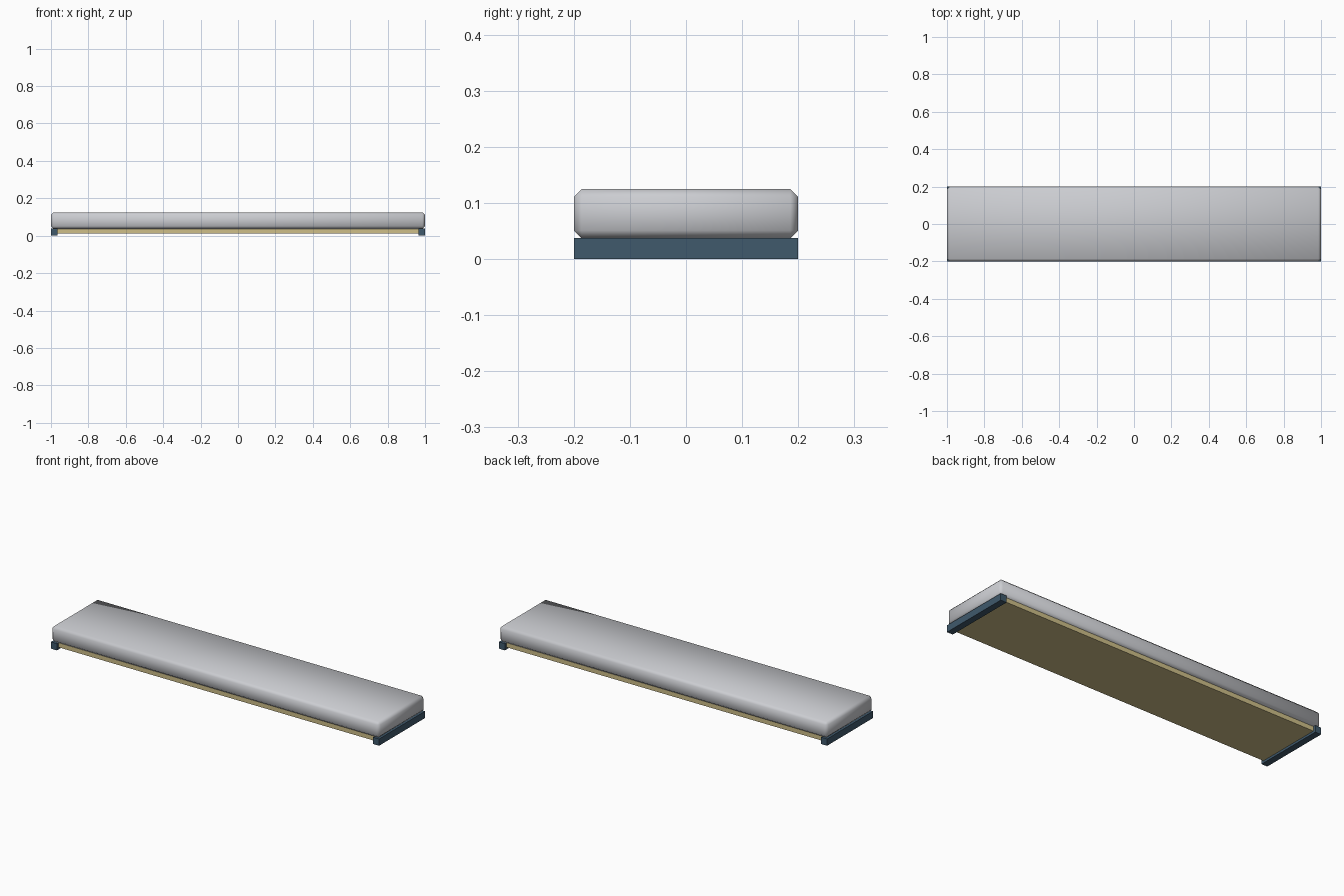
import bpy

cube = bpy.data.objects.get("Cube")
if cube:
    bpy.data.objects.remove(cube, do_unlink=True)


def material(name, color):
    mat = bpy.data.materials.new(name)
    mat.use_nodes = True
    mat.diffuse_color = (*color, 1)
    mat.node_tree.nodes["Principled BSDF"].inputs["Base Color"].default_value = (*color, 1)
    return mat


def box(name, center, size, mat):
    bpy.ops.mesh.primitive_cube_add(size=1, location=center)
    obj = bpy.context.object
    obj.name = name
    obj.scale = size
    bpy.ops.object.transform_apply(location=False, rotation=False, scale=True)
    obj.data.materials.append(mat)
    return obj


fabric = material("light grey fabric", (0.60, 0.61, 0.64))
steel = material("slate blue", (0.05, 0.10, 0.15))
wood = material("tan wood", (0.62, 0.52, 0.25))

# Padded top with chamfered, softly shaded edges
pad = box("cushion", (0, 0, 0.081), (2, 0.4, 0.088), fabric)
bevel = pad.modifiers.new("chamfer", "BEVEL")
bevel.width = 0.014
bevel.segments = 1
bpy.ops.object.modifier_apply(modifier=bevel.name)
bpy.ops.object.shade_smooth()

# Board under the cushion
box("base_board", (0, 0, 0.0245), (1.93, 0.372, 0.025), wood)

# Cross rails at both ends
for side, name in ((1, "left_rail"), (-1, "right_rail")):
    box(name, (side * 0.982, 0, 0.0187), (0.036, 0.4, 0.0374), steel)
